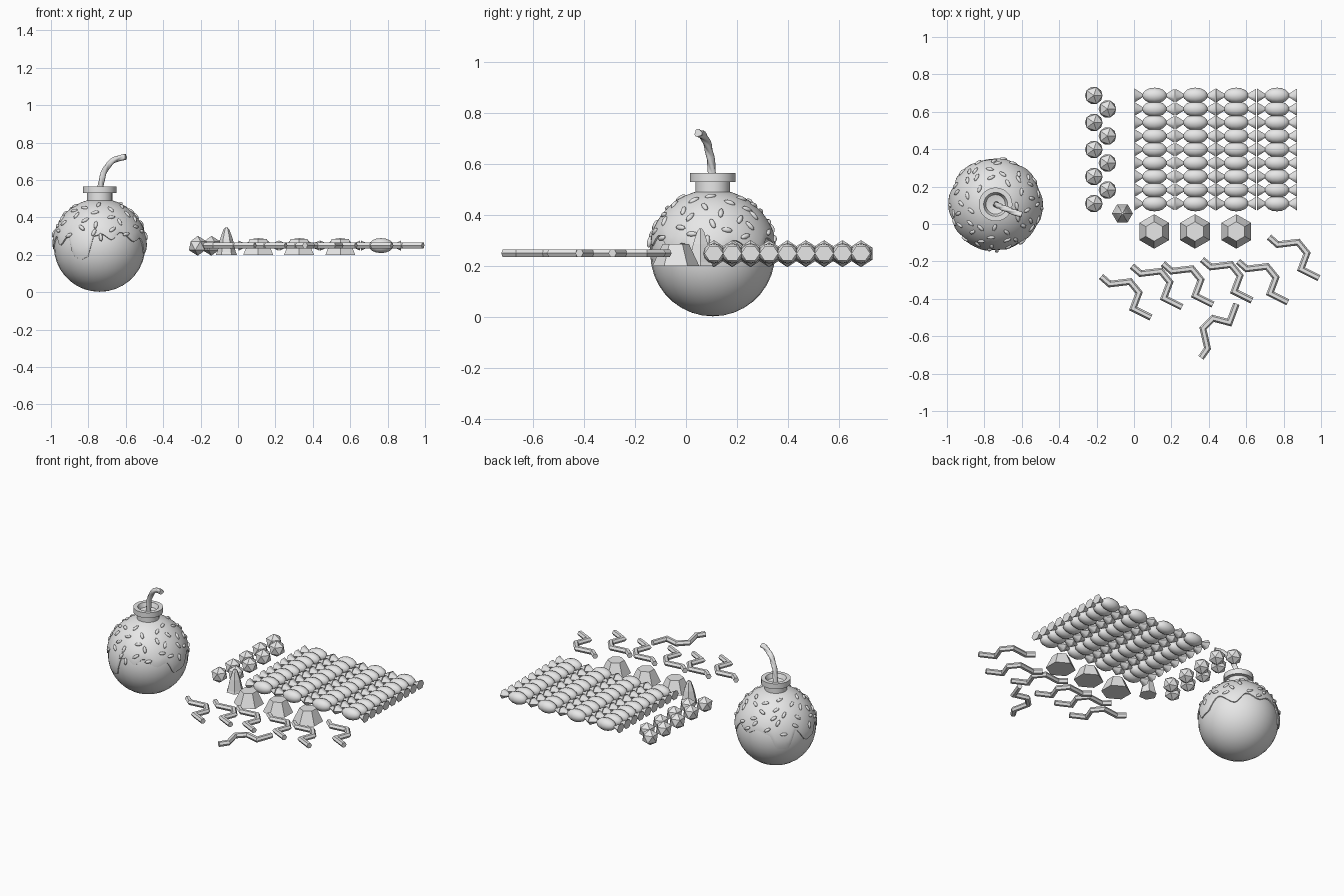
import bpy, bmesh, math, random
from mathutils import Vector, Matrix

if "Cube" in bpy.data.objects:
    bpy.data.objects.remove(bpy.data.objects["Cube"])

random.seed(4)
clay = bpy.data.materials.new("plain_grey")
clay.diffuse_color = (0.8, 0.8, 0.8, 1)
clay.use_nodes = True
clay.node_tree.nodes["Principled BSDF"].inputs["Base Color"].default_value = clay.diffuse_color
CENTRE = Vector((-0.74, 0.105, 0.247))
R = 0.245


def add(name, mesh, loc=(0, 0, 0), rot=0):
    ob = bpy.data.objects.new(name, mesh)
    ob.location = loc
    ob.rotation_euler.z = rot
    bpy.context.collection.objects.link(ob)
    return ob


def to_mesh(name, bm, sharp=None):
    """Finish a bmesh; sharp = angle below which edges are smoothed."""
    bmesh.ops.recalc_face_normals(bm, faces=bm.faces)
    if sharp:
        for f in bm.faces:
            f.smooth = True
        for e in bm.edges:
            e.smooth = len(e.link_faces) == 2 and e.calc_face_angle(0) < math.radians(sharp)
    me = bpy.data.meshes.new(name)
    bm.to_mesh(me)
    bm.free()
    me.materials.append(clay)
    return me


def skin(bm, rings, caps=True):
    """Bridge closed rings of points."""
    vs = [[bm.verts.new(p) for p in ring] for ring in rings]
    n = len(vs[0])
    for a, b in zip(vs, vs[1:]):
        for i in range(n):
            j = (i + 1) % n
            bm.faces.new((a[i], a[j], b[j], b[i]))
    if caps:
        bm.faces.new(vs[0])
        bm.faces.new(vs[-1])


def lathe(profile, n, start=0.0):
    return [[(r * math.cos(start + math.tau * i / n), r * math.sin(start + math.tau * i / n), z)
             for i in range(n)] for r, z in profile]


def sweep(path, n, radius, twist=0.0, side=Vector((0, 0, 1))):
    """Rings along a path; radius is a function of the profile angle."""
    rings = []
    for k, p in enumerate(path):
        d1 = (p - path[k - 1]).normalized() if k else None
        d2 = (path[k + 1] - p).normalized() if k < len(path) - 1 else None
        t = ((d1 or d2) + (d2 or d1)).normalized()
        u = t.cross(side).normalized()
        v = u.cross(t).normalized()
        mitre = 1 / max(0.6, t.dot(d1 or d2))
        ring = []
        for i in range(n):
            a = math.tau * i / n
            b = a + k * twist
            ring.append(p + radius(a) * (u * math.cos(b) * mitre + v * math.sin(b)))
        rings.append(ring)
    return rings


# bomb body
bm = bmesh.new()
bmesh.ops.create_uvsphere(bm, u_segments=32, v_segments=18, radius=R)
add("bomb_body", to_mesh("bomb_body", bm, 40), CENTRE)

# dripping icing: lower edge height keyed by compass angle
DRIPS = [(0, .22), (20, .30), (45, .24), (62, .31), (80, .28), (97, .31), (115, .29),
         (128, .20), (142, .20), (155, .31), (172, .23), (186, .24), (200, .30), (212, .25),
         (227, .30), (236, .19), (245, .175), (255, .19), (263, .30), (273, .31),
         (285, .28), (298, .32), (318, .27), (332, .29), (345, .21), (360, .22)]


def drip_height(deg):
    for (a, za), (b, zb) in zip(DRIPS, DRIPS[1:]):
        if a <= deg <= b:
            t = (deg - a) / (b - a)
            return za + (zb - za) * t * t * (3 - 2 * t)


N, ROWS = 96, 14
rings = []
for k in range(ROWS + 2):
    ring = []
    for i in range(N):
        az = math.tau * i / N
        low = math.acos((drip_height(360 * i / N) - CENTRE.z) / R)
        ph = 0.22 + (low - 0.22) * min(k, ROWS) / ROWS
        r = R + 0.008 if k < ROWS else (R + 0.005 if k == ROWS else R - 0.004)
        ph += 0.01 if k > ROWS else 0
        ring.append((r * math.sin(ph) * math.cos(az), r * math.sin(ph) * math.sin(az), r * math.cos(ph)))
    rings.append(ring)
bm = bmesh.new()
skin(bm, rings, caps=False)
add("icing", to_mesh("icing", bm, 45), CENTRE)

# sprinkles scattered over the icing
bm = bmesh.new()
COUNT = 58
for i in range(COUNT):
    cz = 0.90 - 0.72 * (i + 0.5) / COUNT
    az = i * 2.39996 + random.uniform(-0.15, 0.15)
    s = math.sqrt(1 - cz * cz)
    out = Vector((s * math.cos(az), s * math.sin(az), cz))
    m = (Matrix.Translation(out * (R + 0.008)) @ out.to_track_quat('Z', 'Y').to_matrix().to_4x4()
         @ Matrix.Rotation(random.uniform(0, math.pi), 4, 'Z')
         @ Matrix.Diagonal((0.023, 0.0105, 0.0095, 1)))
    bmesh.ops.create_uvsphere(bm, u_segments=8, v_segments=6, radius=1, matrix=m)
add("sprinkles", to_mesh("sprinkles", bm, 70), CENTRE)

# neck with a dished rim
bm = bmesh.new()
skin(bm, lathe([(.068, .45), (.068, .53), (.09, .53), (.09, .565), (.064, .565),
                (.052, .538), (.02, .53)], 28))
add("neck", to_mesh("neck", bm, 35), (CENTRE.x, CENTRE.y, 0))

# twisted fuse rope along a cubic curve
P = [Vector(p) for p in ((-.737, .105, .525), (-.735, .10, .63), (-.70, .085, .72), (-.60, .048, .722))]
path = []
for k in range(33):
    t = k / 32
    path.append(P[0] * (1 - t) ** 3 + P[1] * 3 * t * (1 - t) ** 2 + P[2] * 3 * t * t * (1 - t) + P[3] * t ** 3)
bm = bmesh.new()
skin(bm, sweep(path, 18, lambda a: 0.0125 + 0.0045 * abs(math.sin(1.5 * a)), 0.22, Vector((.35, .94, 0))))
add("fuse", to_mesh("fuse", bm, 40))

# faceted balls in two staggered files
bm = bmesh.new()
bmesh.ops.create_icosphere(bm, subdivisions=1, radius=0.053)
ball = to_mesh("ball", bm)
for i in range(9):
    add("ball", ball, (-0.142 if i % 2 else -0.215, 0.687 - 0.0722 * i, 0.248))

# pointed chip
bm = bmesh.new()
skin(bm, lathe([(.056, .2), (.05, .215), (.034, .285), (.016, .335), (.006, .346)], 6))
add("chip", to_mesh("chip", bm), (-0.062, 0.057, 0))

# hexagonal gumdrops
bm = bmesh.new()
skin(bm, lathe([(.092, .2), (.052, .285)], 6, math.pi / 2))
gumdrop = to_mesh("gumdrop", bm)
for x in (0.108, 0.326, 0.547):
    add("gumdrop", gumdrop, (x, -0.04, 0))

# wrapped candies: round body with a flared twist at each end
bm = bmesh.new()
turn = Matrix.Rotation(math.pi / 2, 4, 'Y')
bmesh.ops.create_uvsphere(bm, u_segments=12, v_segments=8, radius=1,
                          matrix=Matrix.Diagonal((.066, .042, .04, 1)) @ turn)
for s in (-1, 1):
    skin(bm, [[(s * x, r * math.cos(math.tau * i / 6), 0.85 * r * math.sin(math.tau * i / 6))
               for i in range(6)] for x, r in ((.058, .006), (.107, .037))])
candy = to_mesh("wrapped_candy", bm, 50)
for c in range(4):
    for i in range(9):
        add("wrapped_candy", candy, (0.11 + 0.2183 * c, 0.687 - 0.0722 * i, 0.249))

# crooked sticks
crook = [Vector((x, y, 0)) for x, y in ((0, 0), (.046, -.04), (.155, -.027), (.203, -.086),
                                        (.171, -.171), (.267, -.219))]
bm = bmesh.new()
skin(bm, sweep(crook, 6, lambda a: 0.0175))
stick = to_mesh("crooked_stick", bm)
for x, y, deg in ((-.176, -.281, 0), (-.011, -.225, 0), (.155, -.212, 0), (.364, -.19, 0),
                  (.556, -.2, 0), (.722, -.07, 0), (.358, -.715, 96)):
    add("crooked_stick", stick, (x, y, 0.25), math.radians(deg))
